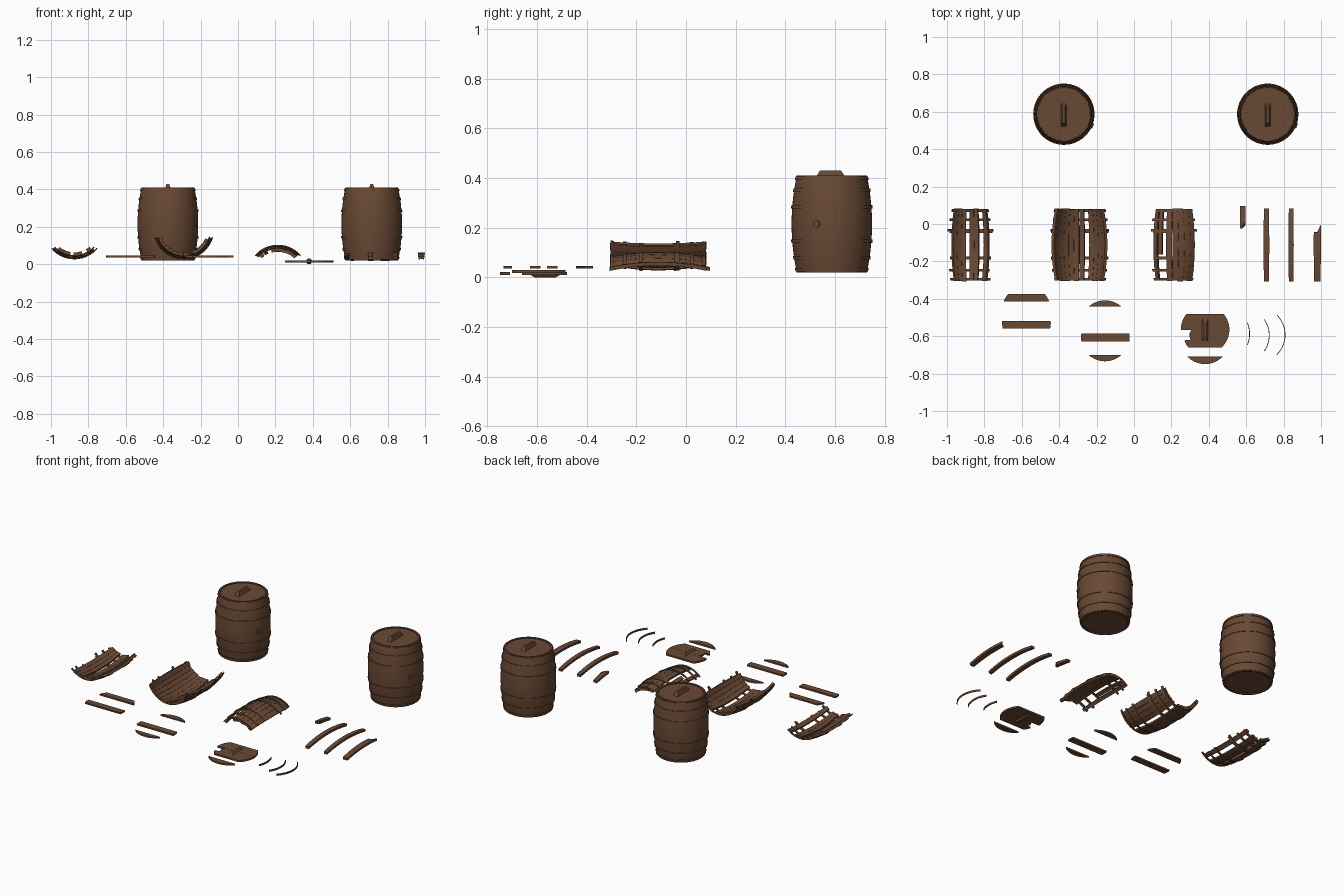
import bpy, bmesh, math, random
from math import radians, sin, cos, sqrt
from mathutils import Vector

if "Cube" in bpy.data.objects:
    bpy.data.objects.remove(bpy.data.objects["Cube"])
random.seed(4)

wood = bpy.data.materials.new("brown wood")
wood.diffuse_color = (0.141, 0.067, 0.034, 1)
wood.use_nodes = True
wood.node_tree.nodes["Principled BSDF"].inputs["Base Color"].default_value = wood.diffuse_color
HALF, THICK = 0.195, 0.015
HOOPS = (-0.184, -0.135, -0.07, 0.07, 0.135, 0.184)


def rad(t):
    return 0.162 - 0.021 * (t / HALF) ** 2


# Placements for (radius, angle, along-axis) coordinates
def upright(c):
    return lambda r, a, t: (c[0] + r * cos(a), c[1] + r * sin(a), c[2] + t)


def cradle(c):
    return lambda r, a, t: (c[0] + r * sin(a), c[1] + t, c[2] - r * cos(a))


def dome(c):
    return lambda r, a, t: (c[0] + r * sin(a), c[1] + t, c[2] + r * cos(a))


def finish(bm, name, smooth=True):
    bmesh.ops.recalc_face_normals(bm, faces=bm.faces)
    me = bpy.data.meshes.new(name)
    bm.to_mesh(me)
    bm.free()
    me.materials.append(wood)
    ob = bpy.data.objects.new(name, me)
    bpy.context.collection.objects.link(ob)
    if smooth:
        bpy.context.view_layer.objects.active = ob
        ob.select_set(True)
        bpy.ops.object.shade_smooth_by_angle(angle=radians(35))
        ob.select_set(False)
    return ob


def sweep(bm, place, prof, a0, a1, n):
    """Turn a closed (radius, axis) profile through an arc, or a full circle."""
    full = a1 - a0 >= 360
    rings = [[bm.verts.new(place(r, radians(a0 + (a1 - a0) * i / n), t)) for r, t in prof]
             for i in range(n if full else n + 1)]
    for i in range(n):
        p, q = rings[i], rings[(i + 1) % len(rings)]
        for j in range(len(prof)):
            k = (j + 1) % len(prof)
            bm.faces.new((p[j], p[k], q[k], q[j]))
    if not full:
        bm.faces.new(rings[0])
        bm.faces.new(rings[-1])


def hoop(bm, place, t, a0, a1, n):
    w = 0.007
    sweep(bm, place, [(rad(t - w) - 0.001, t - w), (rad(t - w) + 0.004, t - w),
                      (rad(t + w) + 0.004, t + w), (rad(t + w) - 0.001, t + w)], a0, a1, n)


def stave(bm, place, a0, a1, t0=-HALF, t1=HALF, n=2):
    ts = [t0 + (t1 - t0) * i / 8 for i in range(9)]
    prof = [(rad(t), t) for t in ts] + [(rad(t) - THICK, t) for t in reversed(ts)]
    sweep(bm, place, prof, a0, a1, n)


def prism(bm, pts, z0, z1):
    lo = [bm.verts.new((x, y, z0)) for x, y in pts]
    hi = [bm.verts.new((x, y, z1)) for x, y in pts]
    bm.faces.new(lo)
    bm.faces.new(hi)
    for i in range(len(pts)):
        k = (i + 1) % len(pts)
        bm.faces.new((lo[i], lo[k], hi[k], hi[i]))


def slab(x, y, d0, d1, R=0.13):
    """Outline of a disc cut between two offsets d0 < d1 from its centre."""
    ds = [d0 + (d1 - d0) * (0.5 - 0.5 * cos(math.pi * i / 10)) for i in range(11)]
    half = [(sqrt(max(R * R - d * d, 1e-6)), d) for d in ds]
    return [(x + w, y + d) for w, d in half] + [(x - w, y + d) for w, d in reversed(half)]


def handle(name, x, y, z0, z1, up=1):
    bm = bmesh.new()
    bmesh.ops.create_cube(bm, size=1)
    for v in bm.verts:
        top = v.co.z * up > 0
        v.co = Vector((x + v.co.x * (0.014 if top else 0.032),
                       y + v.co.y * (0.085 if top else 0.122), z0 if v.co.z < 0 else z1))
    finish(bm, name, False)


# Whole barrels: body with recessed heads, hoops, bung, lid handle
for side, bx in (("left", -0.375), ("right", 0.715)):
    c = (bx, 0.587, 0.215)
    put = upright(c)
    bm = bmesh.new()
    ts = [-HALF + 2 * HALF * i / 14 for i in range(15)]
    e, d = rad(HALF) - 0.010, HALF - 0.006
    sweep(bm, put, [(0.001, -d), (e, -d), (e, -HALF)] + [(rad(t), t) for t in ts]
          + [(e, HALF), (e, d), (0.001, d)], 0, 360, 60)
    finish(bm, side + " barrel body")
    bm = bmesh.new()
    for t in HOOPS:
        hoop(bm, put, t, 0, 360, 60)
    finish(bm, side + " barrel hoops")
    bm = bmesh.new()
    a = radians(-22)
    ring = [(0.014 * cos(radians(i * 22.5)), 0.014 * sin(radians(i * 22.5))) for i in range(16)]
    prism(bm, ring, 0.150, 0.169)
    for v in bm.verts:
        u, w, r = v.co
        v.co = (c[0] + r * cos(a) - u * sin(a), c[1] + r * sin(a) + u * cos(a), c[2] + w)
    finish(bm, side + " barrel bung")
    handle(side + " barrel handle", bx, 0.582, c[2] + d - 0.002, 0.43)

# Broken barrel shells: runs of staves (start angle, stave count, width), gaps bridged by hoops
SHELLS = (
    ("left shell", cradle((-0.875, -0.112, 0.190)), 48,
     ((-39, 3, 10), (-2, 2, 10), (29, 1, 11))),
    ("middle shell", cradle((-0.290, -0.112, 0.190)), 73,
     ((-69, 7, 11.3), (20, 4, 11.5))),
    ("right shell", dome((0.213, -0.112, -0.060)), 48,
     ((-43, 1, 9), (-32, 1, 9), (-15, 5, 11.8))),
)
for name, put, span, runs in SHELLS:
    bm = bmesh.new()
    for start, count, w in runs:
        for i in range(count):
            t0 = -HALF + random.uniform(0, 0.006)
            t1 = HALF - random.uniform(0, 0.006)
            a = start + i * w
            if name == "right shell" and start == -32:
                t0 = -0.05   # snapped stave
            stave(bm, put, a + 0.2, a + w - 0.2, t0, t1)
    finish(bm, name + " staves")
    bm = bmesh.new()
    for t in HOOPS:
        hoop(bm, put, t, -span + random.uniform(0, 7), span - random.uniform(0, 7), 24)
    hoop(bm, put, 0.078, -span - 1, span + 1, 24)
    finish(bm, name + " hoops")

# Loose staves, two of them snapped
for name, x, w, y, t0, t1 in (
        ("snapped stave end", 0.581, 5.6, -0.098, 0.075, HALF),
        ("loose stave one", 0.708, 5.4, -0.112, -HALF, HALF),
        ("loose stave two", 0.840, 5.0, -0.112, -HALF, HALF),
        ("snapped stave", 0.980, 6.8, -0.112, -HALF, 0.105)):
    bm = bmesh.new()
    stave(bm, dome((x, y, 0.063 - rad(0))), -w, w, t0, t1)
    # pull one corner of the snapped end into a splinter
    for v in bm.verts:
        t = v.co.y - y
        if name == "snapped stave" and t > 0.1 and v.co.x < x + 0.012:
            v.co.y -= 0.035
        if name == "snapped stave end" and t < 0.08 and v.co.x > x:
            v.co.y += 0.035
    finish(bm, name)

# Scattered head planks: centre x, centre y, cut offsets
for i, (x, y, d0, d1) in enumerate((
        (-0.575, -0.460, 0.045, 0.085), (-0.575, -0.530, -0.030, 0.012),
        (-0.155, -0.538, 0.096, 0.130), (-0.153, -0.607, -0.022, 0.022),
        (-0.155, -0.604, -0.130, -0.096))):
    bm = bmesh.new()
    prism(bm, slab(x, y, d0, d1), 0.036, 0.046)
    finish(bm, "head plank %d" % (i + 1), False)

# Broken lid with a notch on its left, its split-off edge and its handle
bm = bmesh.new()
prism(bm, slab(0.38, -0.565, -0.002, 0.085), 0.010, 0.021)
right = [p for p in slab(0.38, -0.565, -0.095, -0.003) if p[0] > 0.38]
prism(bm, right + [(0.305, -0.568), (0.295, -0.590), (0.302, -0.620), (0.268, -0.622),
                   (0.282, -0.650), (0.292, -0.660)], 0.010, 0.021)
finish(bm, "broken lid", False)
bm = bmesh.new()
prism(bm, slab(0.38, -0.619, -0.130, -0.090), 0.010, 0.021)
finish(bm, "lid edge piece", False)
handle("lid handle top", 0.38, -0.567, 0.020, 0.030)
handle("lid handle underside", 0.38, -0.567, 0.0, 0.011, -1)

# Loose hoop fragments
for i, (x, y, a) in enumerate(((0.470, -0.587, 24), (0.575, -0.595, 34.5), (0.660, -0.593, 45.5))):
    bm = bmesh.new()
    sweep(bm, upright((x, y, 0.0)), [(0.146, 0.017), (0.150, 0.017), (0.150, 0.029), (0.146, 0.029)],
          -a, a, 16)
    finish(bm, "hoop fragment %d" % (i + 1))
